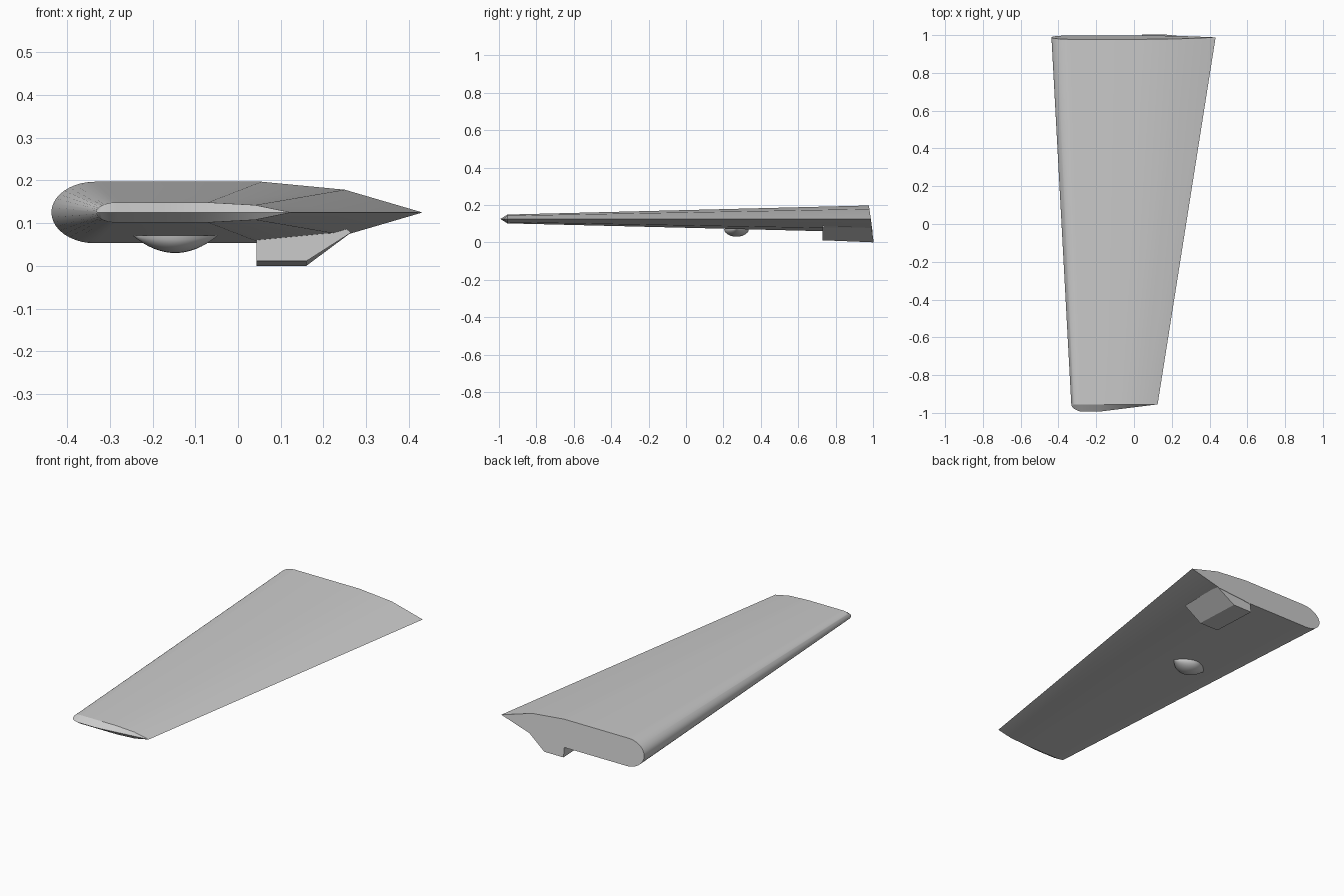
import bpy, bmesh
from math import sin, cos, pi, sqrt, radians

cube = bpy.data.objects.get("Cube")
if cube:
    bpy.data.objects.remove(cube, do_unlink=True)

MID = 0.125  # height of the chord plane

grey = bpy.data.materials.new("light grey")
grey.use_nodes = True
grey.diffuse_color = (0.6, 0.6, 0.6, 1)
grey.node_tree.nodes["Principled BSDF"].inputs["Base Color"].default_value = (0.6, 0.6, 0.6, 1)


def finish(bm, name, smooth=True):
    bmesh.ops.remove_doubles(bm, verts=bm.verts, dist=0.0001)
    bmesh.ops.recalc_face_normals(bm, faces=bm.faces)
    mesh = bpy.data.meshes.new(name)
    bm.to_mesh(mesh)
    bm.free()
    mesh.materials.append(grey)
    obj = bpy.data.objects.new(name, mesh)
    bpy.context.collection.objects.link(obj)
    if smooth:
        bpy.ops.object.select_all(action='DESELECT')
        obj.select_set(True)
        bpy.context.view_layer.objects.active = obj
        bpy.ops.object.shade_smooth_by_angle(angle=radians(30))
    return obj


def root_y(z):
    """The root face leans slightly."""
    return 0.988 - 0.14 * (z - MID)


def half_section(trail, bend, flat, nose, radius, thick):
    """Upper outline from trailing edge to nose, as (x, height) pairs."""
    pts = [(trail, 0), (bend, thick * 0.74), (flat, thick), ((flat + nose) / 2, thick)]
    n = 10
    for i in range(n + 1):
        a = pi / 2 * i / n
        pts.append((nose - radius * sin(a), thick * cos(a)))
    return pts


def ridge_y(x):
    """Rounded outline of the wing tip seen from above."""
    peak = -0.23
    if x > peak:
        return -0.955 - 0.044 * (0.125 - x) / (0.125 - peak)
    return -0.955 - 0.044 * sqrt(max(0, 1 - ((peak - x) / 0.102) ** 2))


# Wing: root section, tip section and a bevelled cap closing on a ridge
root = half_section(0.432, 0.25, 0.055, -0.335, 0.102, 0.072)
tip = half_section(0.125, 0.04, -0.07, -0.285, 0.047, 0.0235)
bm = bmesh.new()
outline = []
for side in (1, -1):
    rows = [
        [bm.verts.new((x, root_y(MID + side * h), MID + side * h)) for x, h in root],
        [bm.verts.new((x, -0.955, MID + side * h)) for x, h in tip],
        [bm.verts.new((x, ridge_y(x), MID)) for x, h in tip],
    ]
    for a, b in zip(rows, rows[1:]):
        for i in range(len(a) - 1):
            bm.faces.new((a[i], a[i + 1], b[i + 1], b[i]))
    outline.append(rows[0])
bmesh.ops.remove_doubles(bm, verts=bm.verts, dist=0.0001)
open_edges = [e for e in bm.edges if e.is_boundary]
bmesh.ops.holes_fill(bm, edges=open_edges, sides=0)
finish(bm, "wing")

# Lens-shaped bulge under the wing, pointed towards both edges
bm = bmesh.new()
steps, around = 16, 24
rings = []
for i in range(steps + 1):
    u = -1 + 2 * i / steps
    r = 1 - u * u
    rings.append([bm.verts.new((-0.147 + 0.1 * u,
                                0.27 + 0.066 * r * cos(2 * pi * k / around),
                                0.071 + 0.041 * r * sin(2 * pi * k / around)))
                  for k in range(around)])
# only the lower half is needed, the rest would poke into the wing
for a, b in zip(rings, rings[1:]):
    for k in range(around // 2, around):
        j = (k + 1) % around
        bm.faces.new((a[k], a[j], b[j], b[k]))
bmesh.ops.delete(bm, geom=[v for v in bm.verts if not v.link_faces], context='VERTS')
finish(bm, "underside_bulge")

# Wedge-shaped bracket under the root
bm = bmesh.new()
profile = [(0.043, 0.085), (0.043, 0), (0.16, 0), (0.265, 0.078), (0.25, 0.09)]
front = [bm.verts.new((x, 0.73, max(z, 0.011))) for x, z in profile]
back = [bm.verts.new((x, root_y(z) - 0.002, z)) for x, z in profile]
bm.faces.new(front)
bm.faces.new(back)
for i in range(len(profile)):
    j = (i + 1) % len(profile)
    bm.faces.new((front[i], front[j], back[j], back[i]))
finish(bm, "root_bracket", smooth=False)
